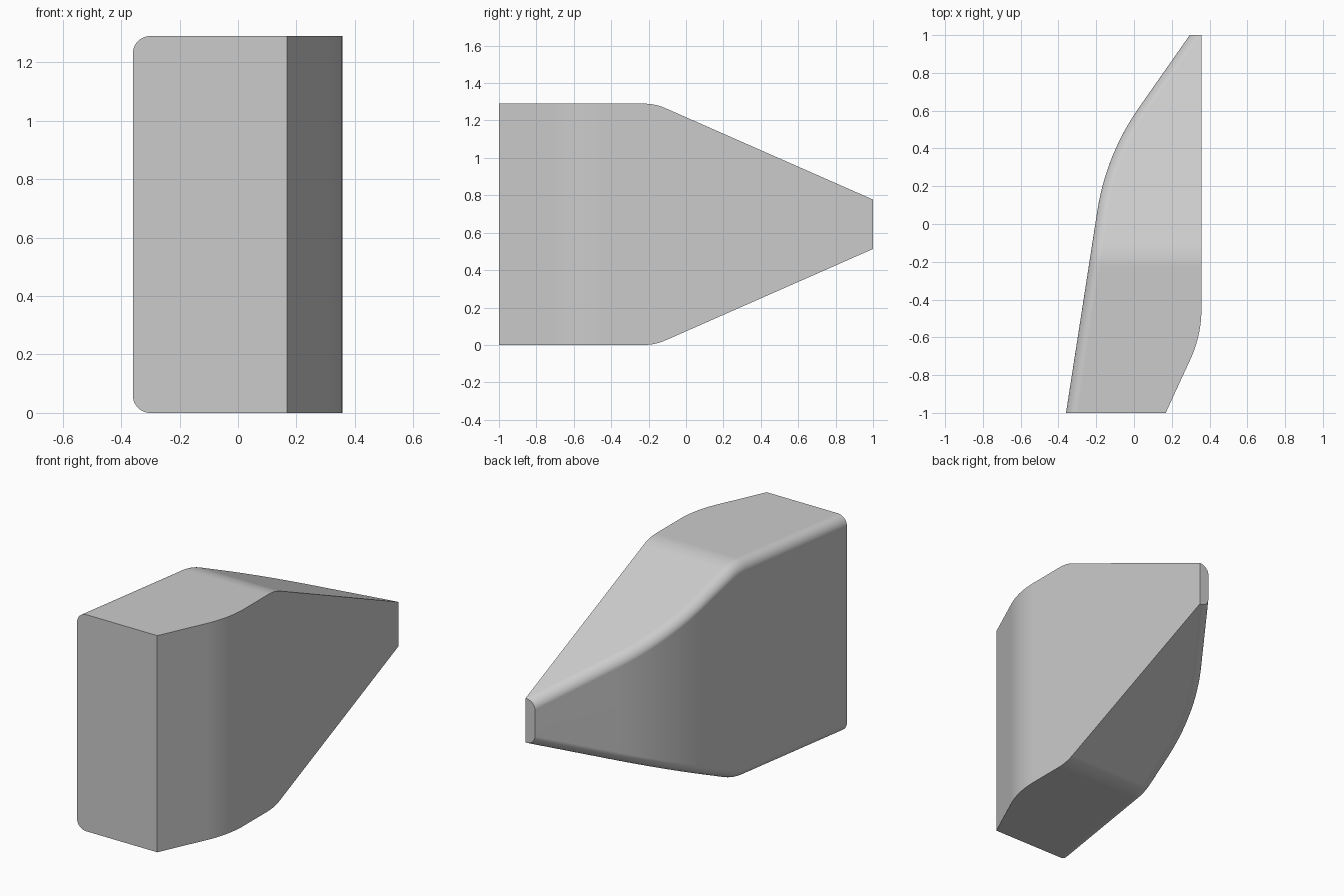
import bpy
import bmesh
from math import cos, sin, pi
from mathutils import Vector

cube = bpy.data.objects.get("Cube")
if cube:
    bpy.data.objects.remove(cube)

HEIGHT = 1.29
STEPS = 12


def rounded_profile(start, corner, end, tangent):
    """Two straight runs (y, value) joined by a circular arc at the corner."""
    a, c, b = Vector(start), Vector(corner), Vector(end)
    da, db = (a - c).normalized(), (b - c).normalized()
    p, q = c + da * tangent, c + db * tangent
    bisector = (da + db).normalized()
    centre = c + bisector * (tangent / da.dot(bisector))
    radius = (p - centre).length
    arc = [centre + (p.lerp(q, i / STEPS) - centre).normalized() * radius
           for i in range(STEPS + 1)]
    return [a] + arc + [b]


def value_at(profile, y):
    for p, q in zip(profile, profile[1:]):
        if y <= q.x + 1e-6:
            return p.y + (q.y - p.y) * (y - p.x) / (q.x - p.x)
    return profile[-1].y


# Outlines of the two side walls and the top
right_wall = rounded_profile((-1, -0.36), (0.367, -0.148), (1, 0.295), 0.30)
left_wall = rounded_profile((-1, 0.168), (-0.59, 0.357), (1, 0.357), 0.14)
top_line = rounded_profile((-1, HEIGHT), (-0.165, HEIGHT), (1, 0.777), 0.06)


def section(y):
    """Closed outline at depth y, rounded along the right wall only."""
    xr, xl, zt = (value_at(p, y) for p in (right_wall, left_wall, top_line))
    rx, rz = 0.06, (0.06 if y < 0 else 0.054)
    arc = [(xr + rx * (1 - sin(t)), zt - rz * (1 - cos(t)))
           for t in (pi / 2 * i / STEPS for i in range(STEPS + 1))]
    upper = [(xl, zt)] + arc
    lower = [(x, HEIGHT - z) for x, z in reversed(upper)]
    return [Vector((x, y, z)) for x, z in upper + lower]


# Loft the body through every break in the outlines
depths = sorted({round(p.x, 4) for prof in (right_wall, left_wall, top_line) for p in prof})
bm = bmesh.new()
rings = [[bm.verts.new(v) for v in section(y)] for y in depths]
count = len(rings[0])
for r, s in zip(rings, rings[1:]):
    for i in range(count):
        j = (i + 1) % count
        bm.faces.new((r[i], r[j], s[j], s[i]))
bm.faces.new(rings[0])
bm.faces.new(rings[-1])
bmesh.ops.recalc_face_normals(bm, faces=bm.faces)
mesh = bpy.data.meshes.new("wedge_body")
bm.to_mesh(mesh)
bm.free()

body = bpy.data.objects.new("wedge_body", mesh)
bpy.context.collection.objects.link(body)

# Light grey surface
grey = bpy.data.materials.new("light_grey")
grey.use_nodes = True
colour = (0.6, 0.6, 0.6, 1)
grey.diffuse_color = colour
grey.node_tree.nodes["Principled BSDF"].inputs["Base Color"].default_value = colour
mesh.materials.append(grey)

# Smooth curves with crisp edges
bpy.context.view_layer.objects.active = body
body.select_set(True)
bpy.ops.object.shade_smooth_by_angle(angle=pi / 7)
weighted = body.modifiers.new("weighted_normals", 'WEIGHTED_NORMAL')
weighted.keep_sharp = True
